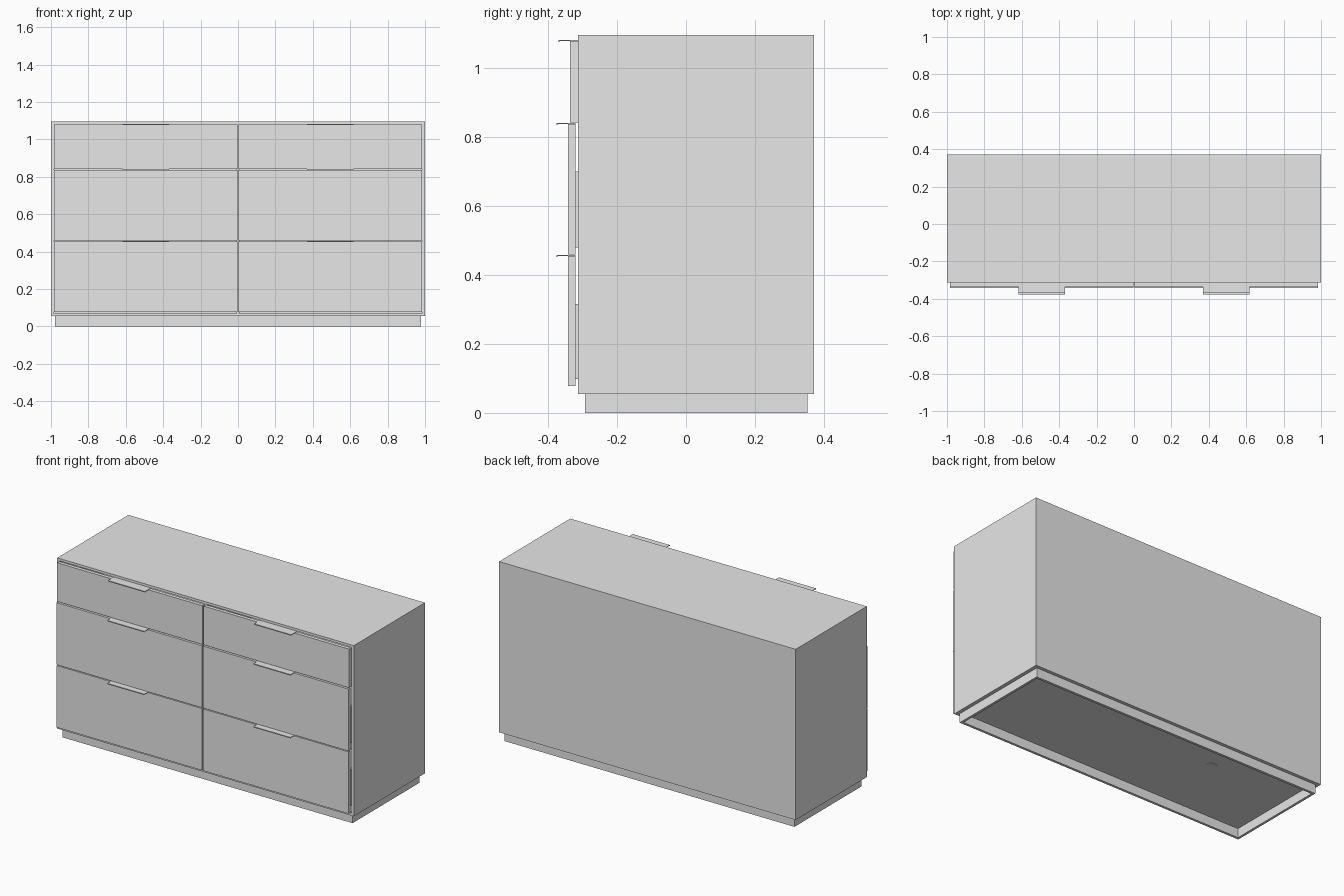
import bpy

cube = bpy.data.objects.get("Cube")
if cube:
    bpy.data.objects.remove(cube, do_unlink=True)

gray = bpy.data.materials.new("plain_gray")
gray.use_nodes = True
gray.diffuse_color = (0.8, 0.8, 0.8, 1)
gray.node_tree.nodes["Principled BSDF"].inputs["Base Color"].default_value = (0.8, 0.8, 0.8, 1)


def box(name, x, y, z):
    """Box spanning the (low, high) range on each axis."""
    bpy.ops.mesh.primitive_cube_add(size=1, location=[sum(r) / 2 for r in (x, y, z)])
    ob = bpy.context.object
    ob.name = ob.data.name = name
    ob.scale = [r[1] - r[0] for r in (x, y, z)]
    bpy.ops.object.transform_apply(location=False, rotation=False, scale=True)
    ob.data.materials.append(gray)
    return ob


def mirrored(side, low, high):
    """Range on the chosen side of x = 0."""
    return tuple(sorted((side * low, side * high)))


FRONT, BACK = -0.313, 0.372
BOTTOM, TOP = 0.055, 1.096
T = 0.015  # panel thickness

# Carcass
box("top_panel", (-1, 1), (FRONT, BACK), (1.081, TOP))
box("bottom_panel", (-1 + T, 1 - T), (FRONT, BACK), (BOTTOM, BOTTOM + T))
box("back_panel", (-1 + T, 1 - T), (BACK - T, BACK), (BOTTOM + T, 1.081))
box("centre_divider", (-0.008, 0.008), (FRONT, BACK - T), (BOTTOM + T, 1.081))
box("bottom_plate", (-0.44, -0.39), (0.145, 0.175), (BOTTOM - 0.003, BOTTOM))

# Plinth frame, open underneath
box("plinth_front", (-0.978, 0.978), (-0.293, -0.278), (0, BOTTOM))
box("plinth_back", (-0.978, 0.978), (0.337, 0.352), (0, BOTTOM))

# Rows: front z range, front y range, drawer box z range
rows = {
    "top": ((0.843, 1.079), (-0.336, -0.314), (0.857, 1.0)),
    "middle": ((0.460, 0.838), (-0.342, -0.320), (0.48, 0.70)),
    "bottom": ((0.078, 0.455), (-0.342, -0.320), (0.098, 0.316)),
}

for side, label in ((1, "left"), (-1, "right")):
    box(label + "_side_panel", mirrored(side, 1 - T, 1), (FRONT, BACK), (BOTTOM, 1.081))
    box(label + "_plinth_side", mirrored(side, 0.963, 0.978), (-0.278, 0.337), (0, BOTTOM))

    for row, (fz, fy, bz) in rows.items():
        name = label + "_" + row
        box(name + "_drawer_front", mirrored(side, 0.004, 0.984), fy, fz)

        # Open drawer box behind the front
        y0, y1 = fy[1], 0.32
        box(name + "_drawer_inner_side", mirrored(side, 0.03, 0.045), (y0, y1), bz)
        box(name + "_drawer_outer_side", mirrored(side, 0.945, 0.96), (y0, y1), bz)
        box(name + "_drawer_back", mirrored(side, 0.045, 0.945), (y1 - T, y1), bz)
        box(name + "_drawer_base", mirrored(side, 0.045, 0.945), (y0, y1 - T), (bz[0], bz[0] + 0.01))

        # Edge pull: thin tab over the front's top edge with a small lip
        tip = fy[0] - 0.034
        hx = mirrored(side, 0.368, 0.618)
        box(name + "_handle", hx, (tip, fy[1]), (fz[1], fz[1] + 0.003))
        box(name + "_handle_lip", hx, (tip, tip + 0.003), (fz[1] - 0.003, fz[1]))
